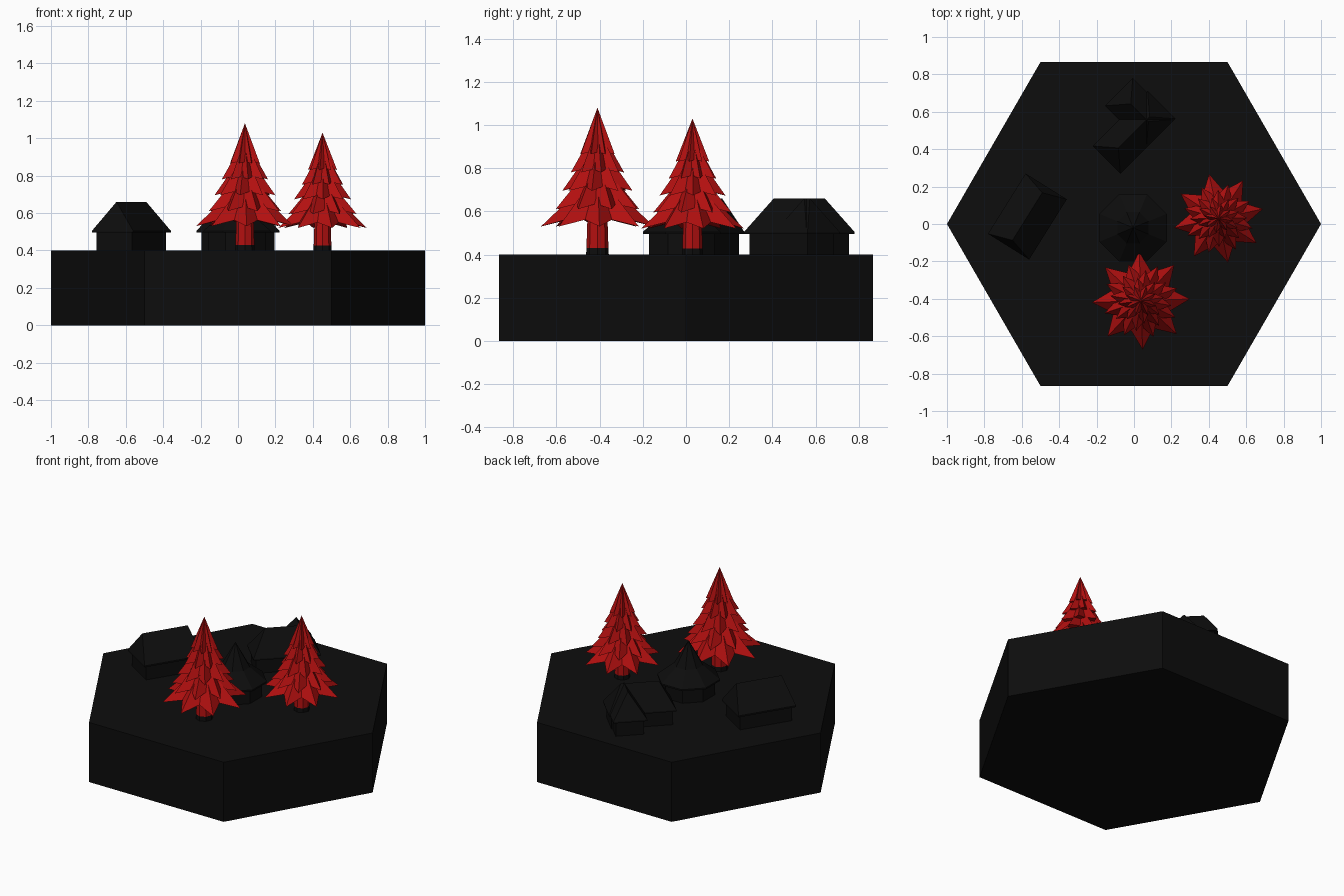
import bpy, bmesh
from math import sin, cos, pi, radians
from mathutils import Matrix, Vector

if "Cube" in bpy.data.objects:
    bpy.data.objects.remove(bpy.data.objects["Cube"], do_unlink=True)


def material(name, rgb):
    mat = bpy.data.materials.new(name)
    mat.use_nodes = True
    mat.diffuse_color = (*rgb, 1)
    mat.node_tree.nodes["Principled BSDF"].inputs["Base Color"].default_value = (*rgb, 1)
    return mat


BLACK = material("black", (0.004, 0.004, 0.004))
RED = material("red", (0.45, 0.005, 0.005))


def finish(name, bm, mat):
    bmesh.ops.recalc_face_normals(bm, faces=bm.faces)
    mesh = bpy.data.meshes.new(name)
    bm.to_mesh(mesh)
    bm.free()
    mesh.materials.append(mat)
    obj = bpy.data.objects.new(name, mesh)
    bpy.context.collection.objects.link(obj)
    return obj


def lathe(name, centre, profile, sides, mat, turn=0):
    """Faceted solid from (radius, height) pairs, bottom to top."""
    bm = bmesh.new()
    rings = []
    for r, z in profile:
        rings.append([bm.verts.new((centre[0] + r * cos(2 * pi * i / sides + turn),
                                    centre[1] + r * sin(2 * pi * i / sides + turn), z))
                      for i in range(sides)])
    for low, high in zip(rings, rings[1:]):
        for i in range(sides):
            j = (i + 1) % sides
            bm.faces.new((low[i], low[j], high[j], high[i]))
    bm.faces.new(rings[0])
    bm.faces.new(rings[-1])
    bmesh.ops.remove_doubles(bm, verts=bm.verts, dist=0.0005)
    return finish(name, bm, mat)


def hull(name, points, centre, angle, mat):
    bm = bmesh.new()
    place = Matrix.Translation((*centre, 0)) @ Matrix.Rotation(radians(angle), 4, "Z")
    for p in points:
        bm.verts.new(place @ Vector(p))
    bmesh.ops.convex_hull(bm, input=bm.verts)
    bmesh.ops.dissolve_limit(bm, angle_limit=0.01, verts=bm.verts, edges=bm.edges)
    return finish(name, bm, mat)


def house_wing(name, centre, angle, length, width, inset):
    """Walls and pitched roof; length and width are half sizes of the eaves."""
    signs = [(sx, sy) for sx in (-1, 1) for sy in (-1, 1)]
    rim = 0.018
    hull(name + "_walls", [(sx * (length - rim), sy * (width - rim), z)
                           for sx, sy in signs for z in (0.39, 0.51)],
         centre, angle, BLACK)
    eaves = [(sx * length, sy * width, z) for sx, sy in signs for z in (0.495, 0.505)]
    ridge = [(sx * (length - inset), 0, 0.66) for sx in (-1, 1)]
    hull(name + "_roof", eaves + ridge, centre, angle, BLACK)


def star_tier(name, centre, radius, tip_z, apex_z, turn, mat, points=8):
    """Pointed skirt of branches, hollowed a little beneath."""
    bm = bmesh.new()
    x, y = centre
    top = bm.verts.new((x, y, apex_z))
    under = bm.verts.new((x, y, tip_z + radius * 0.25))
    ring = []
    for i in range(points * 2):
        a = pi * i / points + turn
        tip = i % 2 == 0
        r = radius if tip else radius * 0.62
        ring.append(bm.verts.new((x + r * cos(a), y + r * sin(a),
                                  tip_z + (0 if tip else radius * 0.12))))
    for a, b in zip(ring, ring[1:] + ring[:1]):
        bm.faces.new((a, b, top))
        bm.faces.new((b, a, under))
    finish(name, bm, mat)


def tree(name, centre, size, turn):
    def h(z):
        return 0.4 + z * size
    lathe(name + "_root", centre, [(0.053 * size, 0.39), (0.051 * size, h(0.03))], 8, BLACK)
    lathe(name + "_trunk", centre, [(0.051 * size, h(0.03)), (0.042 * size, h(0.3))], 8, RED)
    tiers = [(0.262, 0.13, 0.38), (0.205, 0.21, 0.45), (0.165, 0.295, 0.53),
             (0.125, 0.38, 0.6), (0.085, 0.465, 0.68)]
    for n, (r, tip, apex) in enumerate(tiers):
        star_tier(f"{name}_branches_{n + 1}", centre, r * size, h(tip), h(apex),
                  turn + n * radians(17), RED)


# Hexagonal ground
lathe("hexagon_ground", (0, 0), [(1, 0), (1, 0.4)], 6, BLACK)

# Long house, and corner house with two wings
house_wing("long_house", (-0.57, 0.04), 58, 0.19, 0.13, 0.04)
house_wing("corner_house_front", (0, 0.49), 45, 0.208, 0.105, 0.09)
house_wing("corner_house_back", (0.03, 0.595), 135, 0.157, 0.105, 0.09)

# Round hut
lathe("hut_wall", (-0.005, -0.02), [(0.165, 0.39), (0.165, 0.51)], 8, BLACK, pi / 8)
lathe("hut_roof", (-0.005, -0.02),
      [(0.195, 0.495), (0.195, 0.505), (0.09, 0.59), (0, 0.75)], 8, BLACK, pi / 8)

# Trees
tree("front_tree", (0.037, -0.41), 1.0, radians(2))
tree("side_tree", (0.452, 0.03), 0.926, radians(12))
